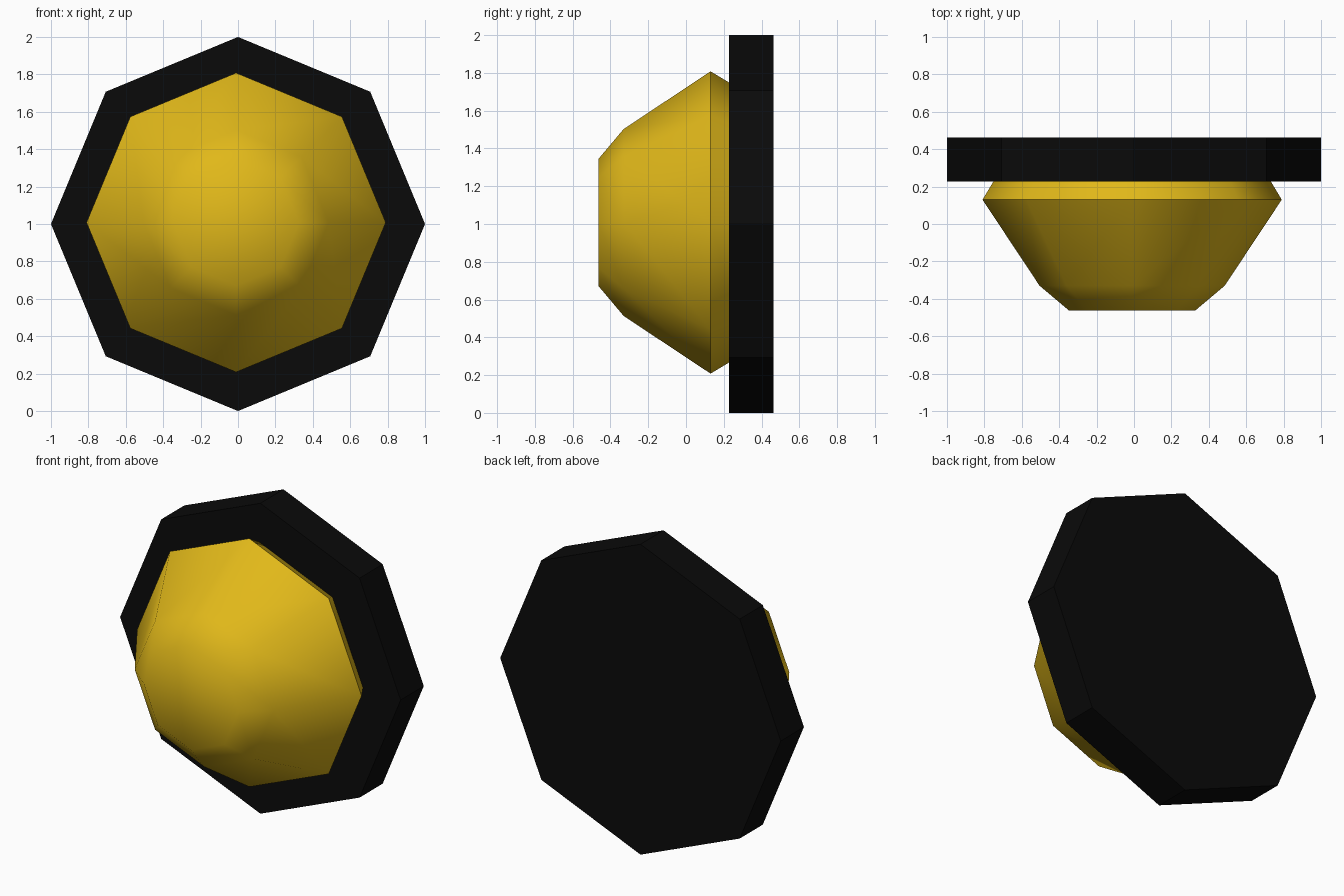
import bpy, bmesh
from math import cos, sin, pi, radians

if "Cube" in bpy.data.objects:
    bpy.data.objects.remove(bpy.data.objects["Cube"])


def material(name, color):
    m = bpy.data.materials.new(name)
    m.diffuse_color = (*color, 1)
    m.use_nodes = True
    m.node_tree.nodes["Principled BSDF"].inputs["Base Color"].default_value = m.diffuse_color
    return m


def octagon_stack(name, rings, cx, cz, mat):
    """Loft octagons given as (y, radius) along the y axis, with capped ends."""
    bm = bmesh.new()
    loops = []
    for y, r in rings:
        loops.append([bm.verts.new((cx + r * sin(i * pi / 4), y, cz + r * cos(i * pi / 4)))
                      for i in range(8)])
    for a, b in zip(loops, loops[1:]):
        for i in range(8):
            j = (i + 1) % 8
            bm.faces.new((a[i], a[j], b[j], b[i]))
    bm.faces.new(loops[0])
    bm.faces.new(loops[-1])
    bmesh.ops.recalc_face_normals(bm, faces=bm.faces)
    mesh = bpy.data.meshes.new(name)
    bm.to_mesh(mesh)
    bm.free()
    mesh.materials.append(mat)
    obj = bpy.data.objects.new(name, mesh)
    bpy.context.collection.objects.link(obj)
    return obj


black = material("black", (0.003, 0.003, 0.003))
gold = material("gold", (0.75, 0.48, 0.01))

# Flat octagonal back plate
octagon_stack("back_plate", [(0.228, 1.0), (0.463, 1.0)], 0, 1, black)

# Domed knob, its rear seated inside the plate
dome = octagon_stack("dome", [(-0.463, 0.337), (-0.33, 0.495), (0.13, 0.80), (0.28, 0.71)],
                     -0.01, 1.008, gold)

# Smooth dome with a crisp rim at its widest ring
bpy.context.view_layer.objects.active = dome
dome.select_set(True)
bpy.ops.object.shade_smooth_by_angle(angle=radians(50))
